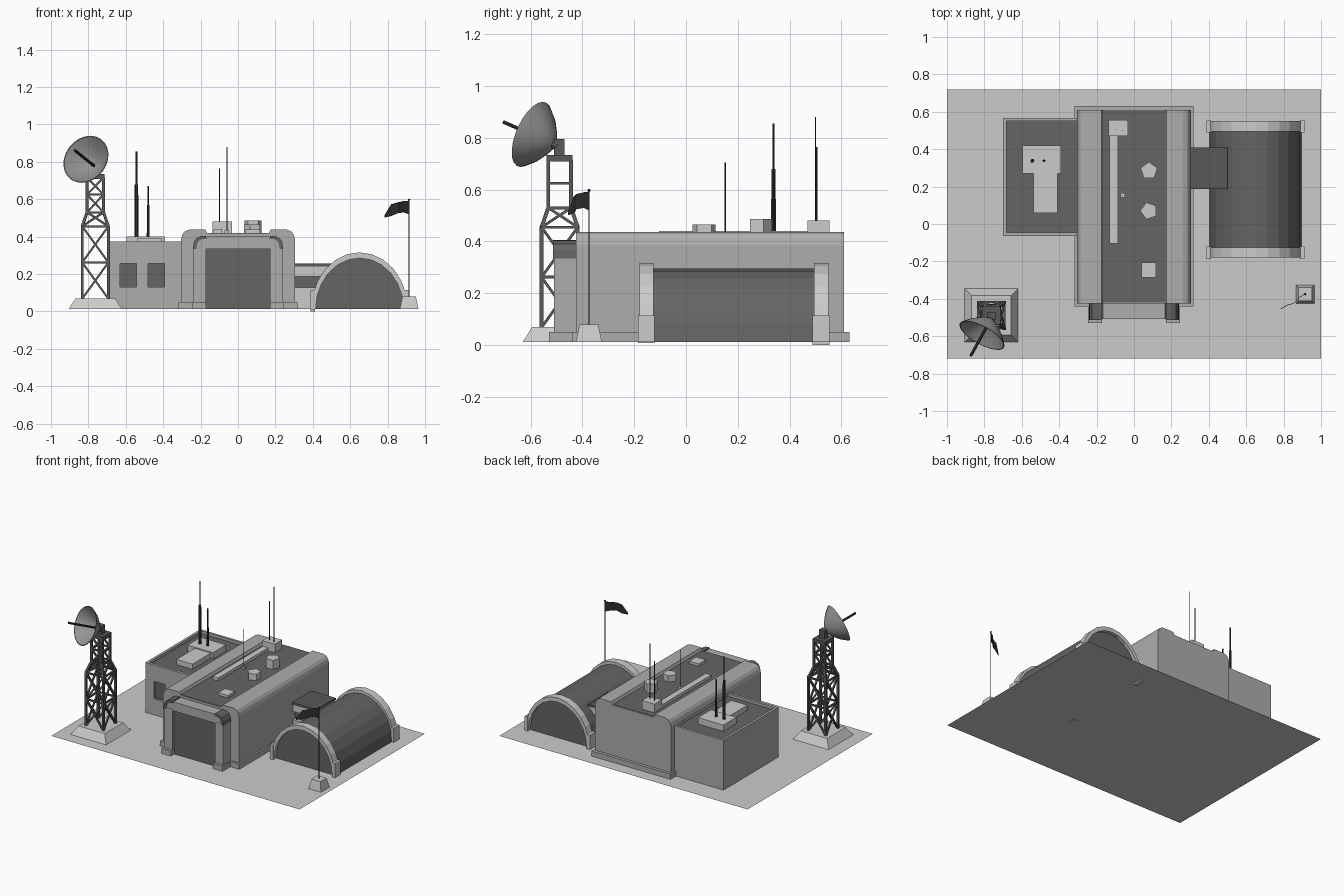
import bpy, bmesh, math
from mathutils import Vector

if "Cube" in bpy.data.objects:
    bpy.data.objects.remove(bpy.data.objects["Cube"])

G = 0.012  # level of the parts standing on the pad


def grey(name, v):
    m = bpy.data.materials.new(name)
    m.diffuse_color = (v, v, v, 1)
    m.use_nodes = True
    m.node_tree.nodes["Principled BSDF"].inputs["Base Color"].default_value = m.diffuse_color
    return m


pale, wall, dark = grey("pale_grey", .58), grey("wall_grey", .42), grey("dark_grey", .13)
steel, black = grey("steel_grey", .1), grey("blackish", .03)


def finish(name, bm, mat=pale):
    bmesh.ops.recalc_face_normals(bm, faces=bm.faces)
    me = bpy.data.meshes.new(name)
    bm.to_mesh(me)
    bm.free()
    ob = bpy.data.objects.new(name, me)
    bpy.context.collection.objects.link(ob)
    me.materials.append(mat)
    return ob


def loft(bm, a, b):
    """Close two matching rings of points into a solid."""
    n = len(a)
    va, vb = [bm.verts.new(p) for p in a], [bm.verts.new(p) for p in b]
    bm.faces.new(va)
    bm.faces.new(vb)
    for i in range(n):
        j = (i + 1) % n
        bm.faces.new((va[i], va[j], vb[j], vb[i]))


def box(name, x0, x1, y0, y1, z0, z1, mat=pale, taper=0):
    def ring(z, t):
        return [(x0 + t, y0 + t, z), (x1 - t, y0 + t, z), (x1 - t, y1 - t, z), (x0 + t, y1 - t, z)]
    bm = bmesh.new()
    loft(bm, ring(z0, 0), ring(z1, taper))
    return finish(name, bm, mat)


def prism(name, pts, y0, y1, mat=pale):
    """Extrude an xz profile along y."""
    bm = bmesh.new()
    loft(bm, [(x, y0, z) for x, z in pts], [(x, y1, z) for x, z in pts])
    return finish(name, bm, mat)


def beam(bm, p, q, w, sides=4, w2=None):
    p, q = Vector(p), Vector(q)
    d = (q - p).normalized()
    up = Vector((1, 0, 0)) if abs(d.x) < 0.5 else Vector((0, 0, 1))
    u = d.cross(up).normalized()
    v = d.cross(u)
    ang = [2 * math.pi * (i + 0.5) / sides for i in range(sides)]
    off = [u * math.cos(t) + v * math.sin(t) for t in ang]
    loft(bm, [p + o * w for o in off], [q + o * (w if w2 is None else w2) for o in off])


def rod(name, p, q, w, sides=6, mat=black, w2=None):
    bm = bmesh.new()
    beam(bm, p, q, w, sides, w2)
    return finish(name, bm, mat)


def cut(ob, *lims):
    c = box("cutter", *lims)
    c.hide_render = True
    m = ob.modifiers.new("cut", "BOOLEAN")
    m.operation, m.solver, m.object = "DIFFERENCE", "EXACT", c
    bpy.context.view_layer.objects.active = ob
    bpy.ops.object.modifier_apply(modifier=m.name)
    bpy.data.objects.remove(c)


# Ground pad, a single sheet
bm = bmesh.new()
bm.faces.new([bm.verts.new((x, y, G - .002)) for x, y in ((-1, -.72), (1, -.72), (1, .72), (-1, .72))])
finish("ground_pad", bm)

# Main hall: rounded shoulders, sunken roof deck
half = [(.305, G), (.305, .385), (.298, .41), (.285, .428), (.262, .437), (.175, .437), (.165, .417)]
prism("hall_body", half + [(-x, z) for x, z in reversed(half)], -.425, .61, wall)
box("hall_roof_deck", -.164, .164, -.42, .605, .41, .419, dark)
box("hall_plinth", -.318, .318, -.44, .632, G, .05, wall)

# Front portal with two elbow bands, feet and door
outer = [(.24, .335), (.238, .365), (.225, .39), (.2, .403), (.17, .405)]
inner = [(.222, .335), (.219, .362), (.21, .377), (.193, .387), (.17, .389)]
for s, side in ((-1, "left"), (1, "right")):
    box(side + "_portal_pillar", *sorted((s * .172, s * .237)), -.51, -.42, G, .345, wall)
    box(side + "_portal_foot", *sorted((s * .17, s * .246)), -.53, -.42, G, .05, wall)
    prism(side + "_portal_elbow", [(s * x, z) for x, z in outer + inner[::-1]], -.513, -.42, dark)
prism("portal_lintel", inner + [(.165, .4), (-.165, .4)] + [(-x, z) for x, z in inner[::-1]], -.508, -.42, wall)
box("hangar_door", -.175, .175, -.49, -.42, G, .34, dark)

# Roof equipment on the hall
box("roof_duct", -.13, -.086, -.105, .48, .415, .441)
box("roof_unit", -.135, -.033, .47, .555, .415, .481)
box("roof_hatch", .04, .118, -.285, -.205, .415, .437)
for i, (y, top, turn) in enumerate(((.285, .486, 90), (.07, .466, 180))):
    ring = [(.08 + .047 * math.cos(math.radians(turn + 72 * k)),
             y + .047 * math.sin(math.radians(turn + 72 * k))) for k in range(5)]
    bm = bmesh.new()
    loft(bm, [(a, b, .415) for a, b in ring], [(a, b, top) for a, b in ring])
    finish(f"roof_vent_{i}", bm)
box("mast_socket", -.072, -.048, .143, .167, .415, .432)
for i, (x, y, z0, z1) in enumerate(((-.1, .505, .48, .765), (-.06, .5, .48, .88), (-.06, .152, .43, .705))):
    rod(f"hall_antenna_{i}", (x, y, z0), (x, y, z1), .0027)

# Side annex with parapet roof and recessed front windows
annex = box("annex_body", -.7, -.3, -.065, .568, G, .375, wall)
cut(annex, -.682, -.306, -.045, .55, .352, .4)
box("annex_roof_deck", -.682, -.306, -.045, .55, .345, .355, dark)
for i, x in enumerate((-.632, -.482)):
    cut(annex, x, x + .088, -.08, -.05, .13, .256)
    box(f"annex_window_{i}", x, x + .088, -.052, -.04, .13, .256, dark)
box("annex_roof_unit_back", -.596, -.39, .27, .42, .35, .401)
box("annex_roof_unit_front", -.537, -.408, .06, .275, .35, .393)
for i, (x, mid, top, w) in enumerate(((-.543, .68, .855, .011), (-.48, .57, .672, .008))):
    rod(f"annex_antenna_base_{i}", (x, .338, .4), (x, .338, mid), w, w2=w * .85)
    rod(f"annex_antenna_tip_{i}", (x, .338, mid), (x, .338, top), .005)

# Connecting corridor with recessed window strip
box("corridor_core", .29, .495, .22, .38, G, .24, dark)
box("corridor_lower_wall", .29, .497, .195, .405, G, .128)
box("corridor_upper_wall", .29, .497, .195, .405, .188, .24)
box("corridor_roof", .29, .5, .188, .41, .24, .256, steel)


# Barrel-roofed hut: shell, two end ribs, feet
def arch(rx, h, z0=G, n=12):
    return [(.65 + rx * math.cos(math.pi * k / n), z0 + (h - z0) * math.sin(math.pi * k / n)) for k in range(n + 1)]


prism("hut_shell", arch(.245, .295), -.155, .525, dark)
for name, y0, y1, low in (("front", -.18, -.125, .008), ("back", .495, .55, 0)):
    prism(name + "_hut_rib", arch(.258, .316) + arch(.235, .285)[::-1], y0, y1)
    box(name + "_hut_foot_left", .387, .412, y0 - .006, y1 + .004, low, .115)
    box(name + "_hut_foot_right", .888, .911, y0 - .006, y1 + .004, G, .115)

# Lattice tower
cx, cy = -.763, -.488
box("tower_base", cx - .143, cx + .143, cy - .143, cy + .143, G, .07, taper=.037)
levels = [(.068, .07), (.262, .07), (.455, .07), (.53, .044), (.625, .044), (.715, .044)]
dirs = [(-1, -1), (1, -1), (1, 1), (-1, 1)]
bm = bmesh.new()
for n, ((z0, h0), (z1, h1)) in enumerate(zip(levels, levels[1:])):
    a = [(cx + i * h0, cy + j * h0, z0) for i, j in dirs]
    b = [(cx + i * h1, cy + j * h1, z1) for i, j in dirs]
    for k in range(4):
        m = (k + 1) % 4
        beam(bm, a[k], b[k], .0105)
        beam(bm, b[k], b[m], .008)
        if n < 3 or k % 2 == 0:
            mid = [(p + q) / 2 for p, q in zip(a[k], a[m])][:2] + [(z0 + z1) / 2]
            beam(bm, a[k], b[m], .0075)
            beam(bm, a[m], b[k], .0075)
finish("tower_lattice", bm, steel)
box("tower_cap", cx - .05, cx + .05, cy - .05, cy + .05, .715, .735, steel)
box("dish_mount", cx - .022, cx + .022, cy - .022, cy + .018, .73, .795, steel)

# Dish: revolved shallow bowl facing up and forward, plus feed rod
axis = Vector((-.45, -.82, .36)).normalized()
apex = Vector((-.765, -.508, .775))
quat = axis.to_track_quat("Z", "Y")
bm = bmesh.new()
prof = [(.018, 0), (.06, .03), (.1, .064), (.135, .107), (.13, .107), (.096, .068), (.056, .036), (.016, .012)]
N = 24
rings = [[bm.verts.new(apex + quat @ Vector((r * math.cos(2 * math.pi * k / N), r * math.sin(2 * math.pi * k / N), d)))
          for k in range(N)] for r, d in prof]
for a, b in zip(rings, rings[1:]):
    for k in range(N):
        m = (k + 1) % N
        bm.faces.new((a[k], a[m], b[m], b[k]))
bm.faces.new(rings[0])
bm.faces.new(rings[-1])
dish = finish("dish", bm, grey("dish_grey", .3))
bpy.ops.object.select_all(action="DESELECT")
dish.select_set(True)
bpy.context.view_layer.objects.active = dish
bpy.ops.object.shade_smooth_by_angle(angle=math.radians(40))
rod("dish_feed", apex, apex + axis * .24, .008)
rod("dish_hub", apex - axis * .02, apex + axis * .008, .02, 8, steel)

# Flag: block, pole, finial, waving cloth
box("flag_base", .865, .965, -.425, -.325, G, .08, taper=.014)
rod("flag_pole", (.915, -.375, .07), (.915, -.375, .595), .0025)
bm = bmesh.new()
bmesh.ops.create_icosphere(bm, subdivisions=1, radius=.007)
bmesh.ops.translate(bm, verts=bm.verts, vec=(.915, -.375, .597))
finish("flag_finial", bm, black)
cloth = [(.915, -.375, .52, .592), (.885, -.395, .53, .59), (.855, -.425, .525, .583),
         (.82, -.435, .51, .573), (.785, -.455, .502, .515)]
bm = bmesh.new()
cols = [(bm.verts.new((x, y, lo)), bm.verts.new((x, y, hi))) for x, y, lo, hi in cloth]
for a, b in zip(cols, cols[1:]):
    bm.faces.new((a[0], b[0], b[1], a[1]))
flag = finish("flag_cloth", bm, black)
flag.modifiers.new("thickness", "SOLIDIFY").thickness = .003
